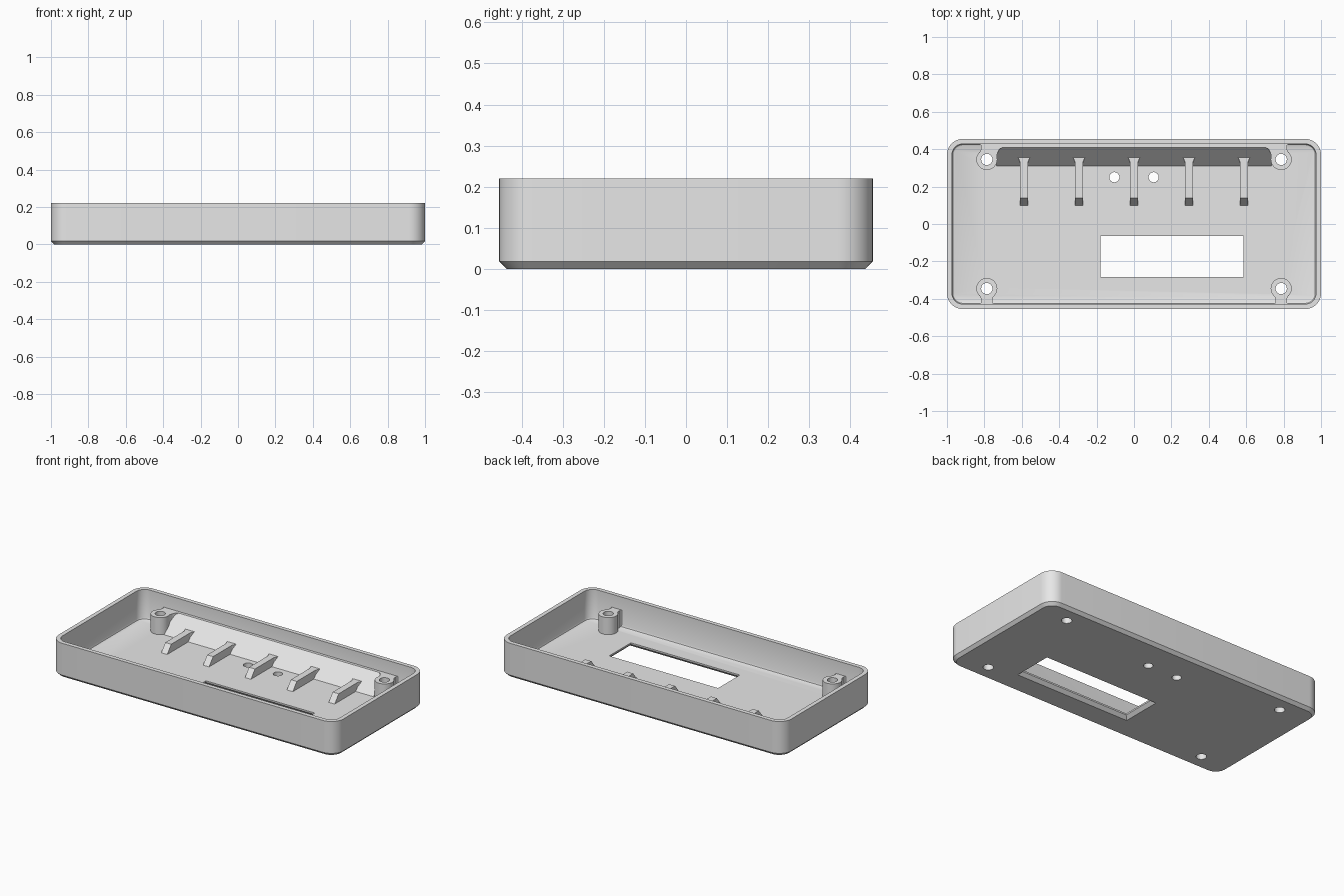
import bpy, bmesh, math
from mathutils import Vector

if "Cube" in bpy.data.objects:
    bpy.data.objects.remove(bpy.data.objects["Cube"], do_unlink=True)

HALF_X, HALF_Y, HEIGHT = 1.0, 0.455, 0.22
WALL, FLOOR, LEDGE = 0.027, 0.03, 0.138
CORNER, CHAMFER = 0.085, 0.018
BOSS_X, BOSS_Y, BOSS_R, HOLE_R = 0.787, 0.345, 0.056, 0.03

grey = bpy.data.materials.new("light_grey")
grey.use_nodes = True
grey.diffuse_color = (0.8, 0.8, 0.8, 1)
grey.node_tree.nodes["Principled BSDF"].inputs["Base Color"].default_value = (0.8, 0.8, 0.8, 1)


def finish(name, bm):
    bmesh.ops.recalc_face_normals(bm, faces=bm.faces)
    mesh = bpy.data.meshes.new(name)
    bm.to_mesh(mesh)
    bm.free()
    mesh.materials.append(grey)
    obj = bpy.data.objects.new(name, mesh)
    bpy.context.collection.objects.link(obj)
    return obj


def loft(name, rings):
    """Skin a stack of matching rings and cap both ends."""
    bm = bmesh.new()
    loops = [[bm.verts.new(p) for p in ring] for ring in rings]
    n = len(loops[0])
    for low, high in zip(loops, loops[1:]):
        for i in range(n):
            j = (i + 1) % n
            bm.faces.new((low[i], low[j], high[j], high[i]))
    bm.faces.new(loops[0][::-1])
    bm.faces.new(loops[-1])
    return finish(name, bm)


def rounded_ring(inset, z, steps=10):
    r = CORNER - inset
    ring = []
    for k, (sx, sy) in enumerate(((1, 1), (-1, 1), (-1, -1), (1, -1))):
        for i in range(steps + 1):
            a = math.pi / 2 * (k + i / steps)
            ring.append((sx * (HALF_X - CORNER) + r * math.cos(a),
                         sy * (HALF_Y - CORNER) + r * math.sin(a), z))
    return ring


def circle(x, y, r, z, n=40):
    return [(x + r * math.cos(2 * math.pi * i / n),
             y + r * math.sin(2 * math.pi * i / n), z) for i in range(n)]


def cylinder(name, x, y, r, z0, z1):
    return loft(name, [circle(x, y, r, z0), circle(x, y, r, z1)])


def rect(x0, x1, y0, y1, z, grow=0):
    return [(x0 - grow, y0 - grow, z), (x1 + grow, y0 - grow, z),
            (x1 + grow, y1 + grow, z), (x0 - grow, y1 + grow, z)]


def box(name, x0, x1, y0, y1, z0, z1):
    return loft(name, [rect(x0, x1, y0, y1, z0), rect(x0, x1, y0, y1, z1)])


def side_prism(name, profile, x0, x1):
    return loft(name, [[(x, y, z) for y, z in profile] for x in (x0, x1)])


def plan_prism(name, outline, z0, z1):
    return loft(name, [[(x, y, z) for x, y in outline] for z in (z0, z1)])


def activate(obj):
    bpy.ops.object.select_all(action='DESELECT')
    obj.select_set(True)
    bpy.context.view_layer.objects.active = obj


def cut(obj, cutters):
    activate(obj)
    for c in cutters:
        mod = obj.modifiers.new("cut", 'BOOLEAN')
        mod.operation, mod.solver, mod.object = 'DIFFERENCE', 'EXACT', c
        bpy.ops.object.modifier_apply(modifier=mod.name)


def smooth(obj):
    activate(obj)
    bpy.ops.object.shade_smooth_by_angle(angle=math.radians(30))


# Tray: chamfered underside, straight walls, hollow with a softened floor edge
tray = loft("tray_shell", [
    rounded_ring(CHAMFER, 0), rounded_ring(0, CHAMFER), rounded_ring(0, HEIGHT),
    rounded_ring(WALL, HEIGHT), rounded_ring(WALL, FLOOR + 0.014),
    rounded_ring(WALL + 0.004, FLOOR + 0.004), rounded_ring(WALL + 0.014, FLOOR)])

# Cutters: screw holes, two small floor holes and a window flared underneath
corners = [(sx, sy) for sx in (-1, 1) for sy in (-1, 1)]
screw_cutters = {c: cylinder("screw_cutter", c[0] * BOSS_X, c[1] * BOSS_Y, HOLE_R, -0.1, 0.3)
                 for c in corners}
floor_cutters = [cylinder("floor_hole_cutter", x, 0.25, 0.027, -0.1, 0.1) for x in (-0.105, 0.105)]
opening = (-0.18, 0.585, -0.283, -0.065)
window_cutter = loft("window_cutter", [
    rect(*opening, -0.01, 0.03), rect(*opening, 0.02), rect(*opening, 0.1)])
cutters = list(screw_cutters.values()) + floor_cutters + [window_cutter]
cut(tray, cutters)
smooth(tray)

# Screw bosses with flared ribs reaching the nearest wall
for (sx, sy), cutter in screw_cutters.items():
    tag = ("left" if sx > 0 else "right") + ("_back" if sy > 0 else "_front")
    boss = cylinder("boss_" + tag, sx * BOSS_X, sy * BOSS_Y, BOSS_R, 0.02, LEDGE)
    cut(boss, [cutter])
    smooth(boss)
    half = [(0.034, 0.044), (0.03, 0.06), (0.03, 0.074), (0.042, 0.09)]
    outline = half + [(-x, y) for x, y in reversed(half)]
    plan_prism("boss_rib_" + tag,
               [(sx * BOSS_X + x, sy * (BOSS_Y + y)) for x, y in outline], 0.02, LEDGE)

# Sloped bank along the back wall with a narrow ledge on top
side_prism("back_ramp", [(0.31, 0.02), (0.31, FLOOR), (0.41, LEDGE), (0.44, LEDGE), (0.44, 0.02)],
           -0.735, 0.735)
for sx, tag in ((-1, "right"), (1, "left")):
    fillet = [(0.79, 0.44), (0.79, 0.39), (0.735, 0.36), (0.728, 0.385),
              (0.718, 0.402), (0.7, 0.411), (0.7, 0.44)]
    plan_prism("ramp_end_" + tag, [(sx * x, y) for x, y in fillet], 0.02, LEDGE)

# Five support fins running forward from the bank
for i in range(-2, 3):
    x = i * 0.294
    side_prism("support_fin", [(0.37, 0.02), (0.37, 0.08), (0.14, 0.08), (0.1, FLOOR), (0.1, 0.02)],
               x - 0.021, x + 0.021)
    plan_prism("fin_flare", [(x - 0.032, 0.356), (x - 0.021, 0.33),
                             (x + 0.021, 0.33), (x + 0.032, 0.356)], 0.02, 0.0798)

for c in cutters:
    bpy.data.objects.remove(c, do_unlink=True)
